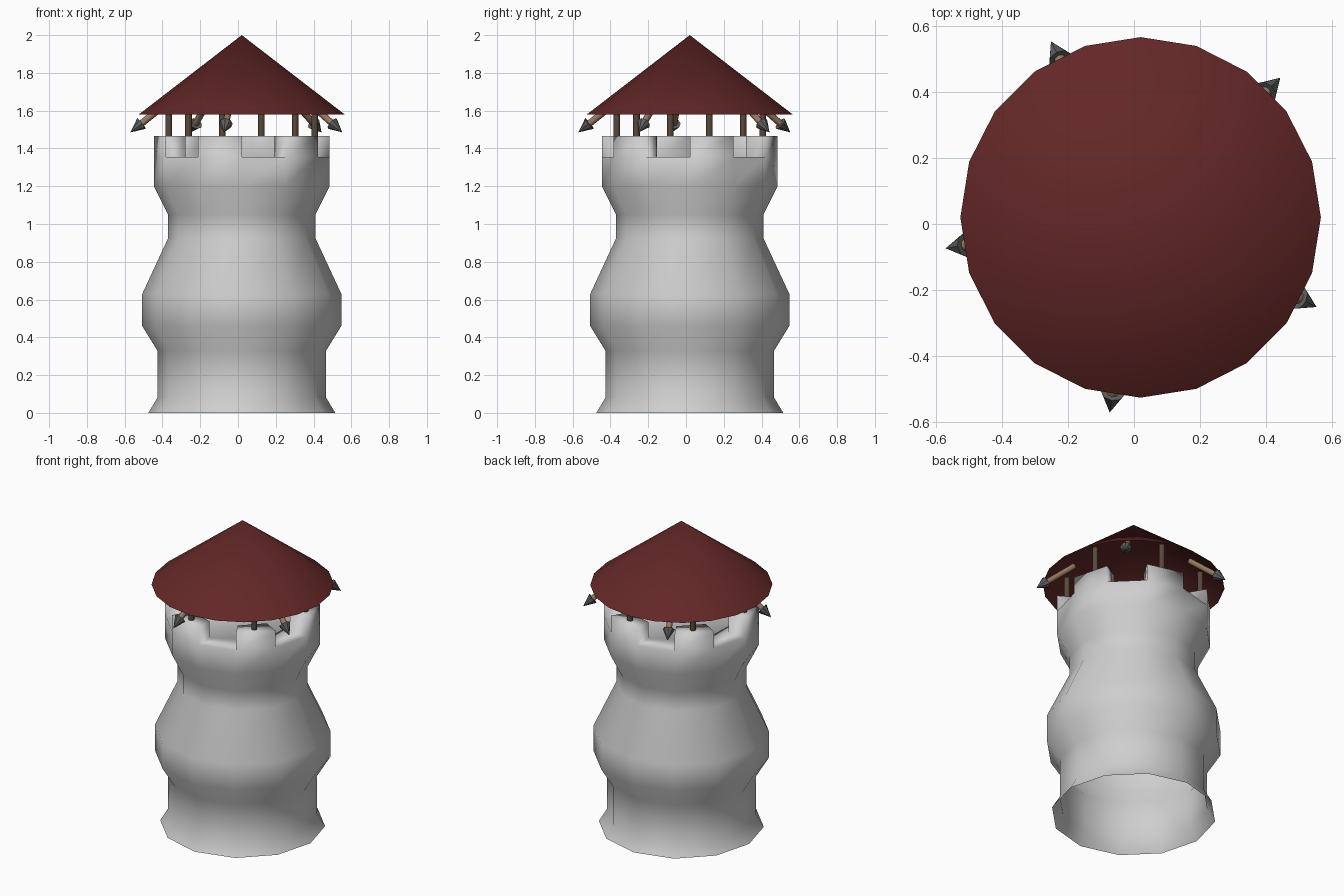
import bpy, bmesh, math
from mathutils import Vector, Matrix

if "Cube" in bpy.data.objects:
    bpy.data.objects.remove(bpy.data.objects["Cube"])

CX, CY = 0.02, 0.02  # tower axis


def material(name, rgb):
    m = bpy.data.materials.new(name)
    m.diffuse_color = (*rgb, 1)
    m.use_nodes = True
    m.node_tree.nodes["Principled BSDF"].inputs["Base Color"].default_value = m.diffuse_color
    return m


STONE = material("pale_stone", (0.62, 0.62, 0.62))
ROOF = material("dark_red", (0.125, 0.02, 0.02))
POST = material("dark_wood", (0.10, 0.066, 0.043))
SHAFT = material("light_wood", (0.30, 0.19, 0.115))
IRON = material("dark_iron", (0.11, 0.11, 0.11))


def finish(bm, name, mat, angle=None):
    bmesh.ops.recalc_face_normals(bm, faces=bm.faces)
    me = bpy.data.meshes.new(name)
    bm.to_mesh(me)
    bm.free()
    me.materials.append(mat)
    ob = bpy.data.objects.new(name, me)
    bpy.context.collection.objects.link(ob)
    bpy.ops.object.select_all(action='DESELECT')
    ob.select_set(True)
    bpy.context.view_layer.objects.active = ob
    if angle is None:
        bpy.ops.object.shade_smooth()
    else:
        bpy.ops.object.shade_smooth_by_angle(angle=math.radians(angle))
    return ob


def polar(r, deg, z):
    a = math.radians(deg)
    return Vector((CX + r * math.cos(a), CY + r * math.sin(a), z))


def rod(name, start, end, r1, r2, sides, mat, caps=True, angle=50):
    d = end - start
    bm = bmesh.new()
    bmesh.ops.create_cone(bm, cap_ends=caps, segments=sides, radius1=r1, radius2=r2, depth=d.length)
    turn = Matrix() if d.x == d.y == 0 else d.to_track_quat('Z', 'Y').to_matrix().to_4x4()
    bm.transform(Matrix.Translation((start + end) / 2) @ turn)
    return finish(bm, name, mat, angle)


# tower body: twelve-sided turned profile, open below, floor on top
SIDES = 12
profile = [(0.495, 0), (0.447, 0.08), (0.447, 0.33), (0.527, 0.46), (0.527, 0.63),
           (0.39, 0.925), (0.39, 1.05), (0.465, 1.2), (0.465, 1.355), (0.345, 1.355)]
bm = bmesh.new()
rings = [[bm.verts.new(polar(r, i * 360 / SIDES, z)) for i in range(SIDES)] for r, z in profile]
rim = []
for lo, hi in zip(rings, rings[1:]):
    rim = [bm.faces.new((lo[i], lo[(i + 1) % SIDES], hi[(i + 1) % SIDES], hi[i])) for i in range(SIDES)]
bm.faces.new(rings[-1])

# battlements: every second rim face raised
for f in rim[::2]:
    top = bmesh.ops.extrude_face_region(bm, geom=[f])["geom"]
    bmesh.ops.translate(bm, vec=(0, 0, 0.11), verts=[v for v in top if isinstance(v, bmesh.types.BMVert)])
bmesh.ops.delete(bm, geom=[f for f in rim[::2] if f.is_valid], context='FACES_ONLY')
finish(bm, "tower", STONE)

# conical roof, open underneath
rod("roof", Vector((CX, CY, 1.58)), Vector((CX, CY, 2.0)), 0.545, 0, 20, ROOF, caps=False, angle=60)

# roof posts, one on each battlement
for k in range(6):
    a = 15 + 60 * k
    rod(f"roof_post_{k + 1}", polar(0.4, a, 1.44), polar(0.4, a, 1.65), 0.018, 0.018, 8, POST)

# spears sloping out under the eaves
for k in range(5):
    a = 45 + 72 * k
    neck = polar(0.538, a, 1.532)
    rod(f"spear_shaft_{k + 1}", polar(0.365, a, 1.668), neck, 0.018, 0.018, 8, SHAFT)
    rod(f"spear_head_{k + 1}", neck, polar(0.597, a, 1.485), 0.036, 0, 8, IRON, angle=40)
